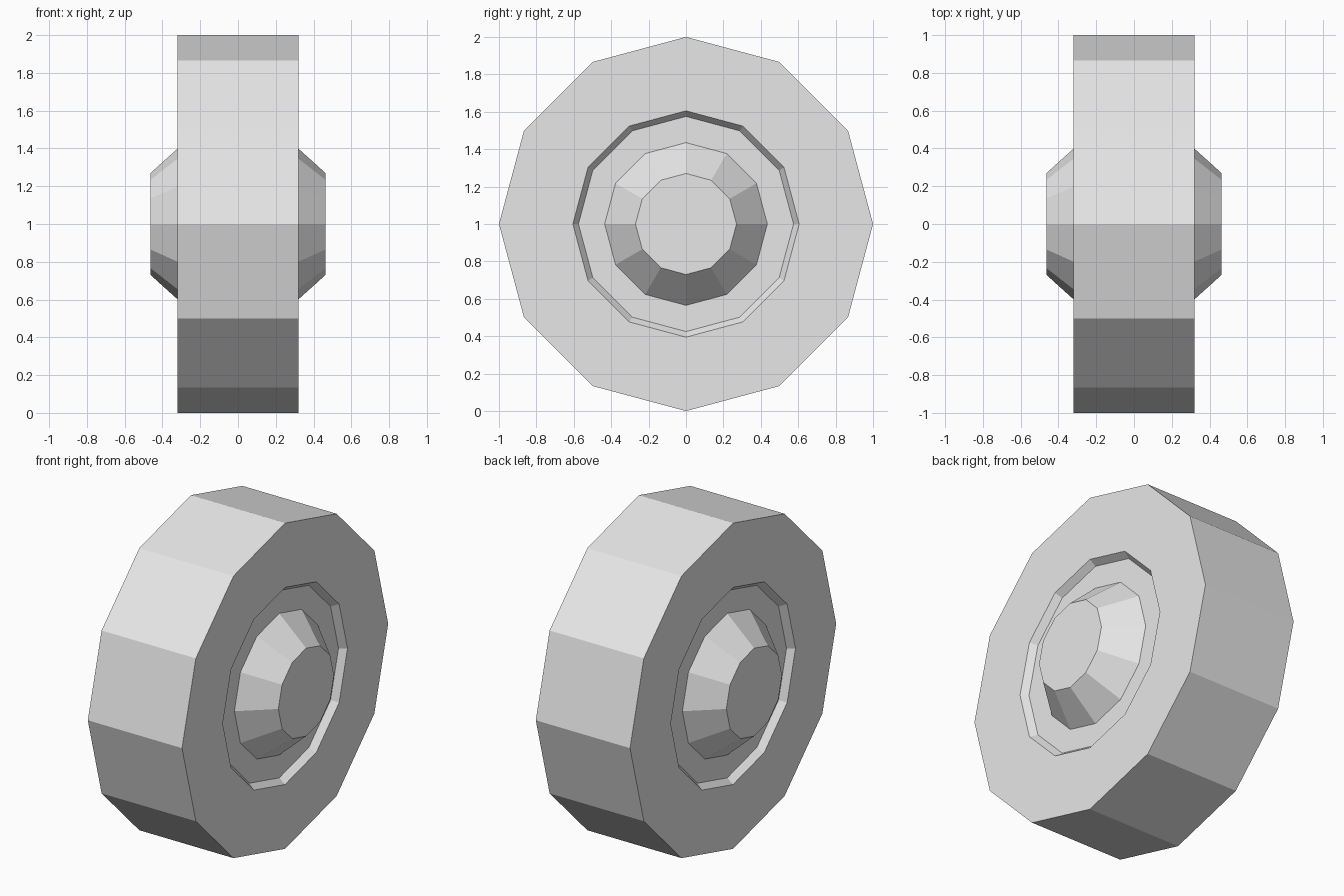
import bpy, bmesh
from math import sin, cos, pi

if "Cube" in bpy.data.objects:
    bpy.data.objects.remove(bpy.data.objects["Cube"], do_unlink=True)

SIDES = 12
AXLE_Z = 1.0

# Plain grey used for the whole wheel
grey = bpy.data.materials.new("plain_grey")
grey.use_nodes = True
colour = (0.8, 0.8, 0.8, 1)
grey.diffuse_color = colour
grey.node_tree.nodes["Principled BSDF"].inputs["Base Color"].default_value = colour


def lathe(name, profile, cap_end=False):
    """Turn (x, radius) points around the axle with flat facets."""
    bm = bmesh.new()
    rings = []
    for x, r in profile:
        angles = [2 * pi * i / SIDES for i in range(SIDES)]
        rings.append([bm.verts.new((x, r * sin(a), r * cos(a))) for a in angles])
    for a, b in zip(rings, rings[1:]):
        for i in range(SIDES):
            j = (i + 1) % SIDES
            bm.faces.new((a[i], a[j], b[j], b[i]))
    if cap_end:
        bm.faces.new(rings[-1])
    bmesh.ops.recalc_face_normals(bm, faces=bm.faces)
    mesh = bpy.data.meshes.new(name)
    bm.to_mesh(mesh)
    bm.free()
    mesh.materials.append(grey)
    obj = bpy.data.objects.new(name, mesh)
    obj.location.z = AXLE_Z
    bpy.context.collection.objects.link(obj)
    return obj


# Tyre: flat tread and sidewalls, with a shallow bevelled recess on each side
half = [(0.28, 0.435), (0.28, 0.575), (0.32, 0.605), (0.32, 1.0)]
lathe("tyre", half + [(-x, r) for x, r in reversed(half)])

# Hub caps: tapered cones rising out of both recesses
for side, label in ((1, "left"), (-1, "right")):
    lathe(label + "_hub_cap", [(side * 0.28, 0.435), (side * 0.463, 0.27)], cap_end=True)
